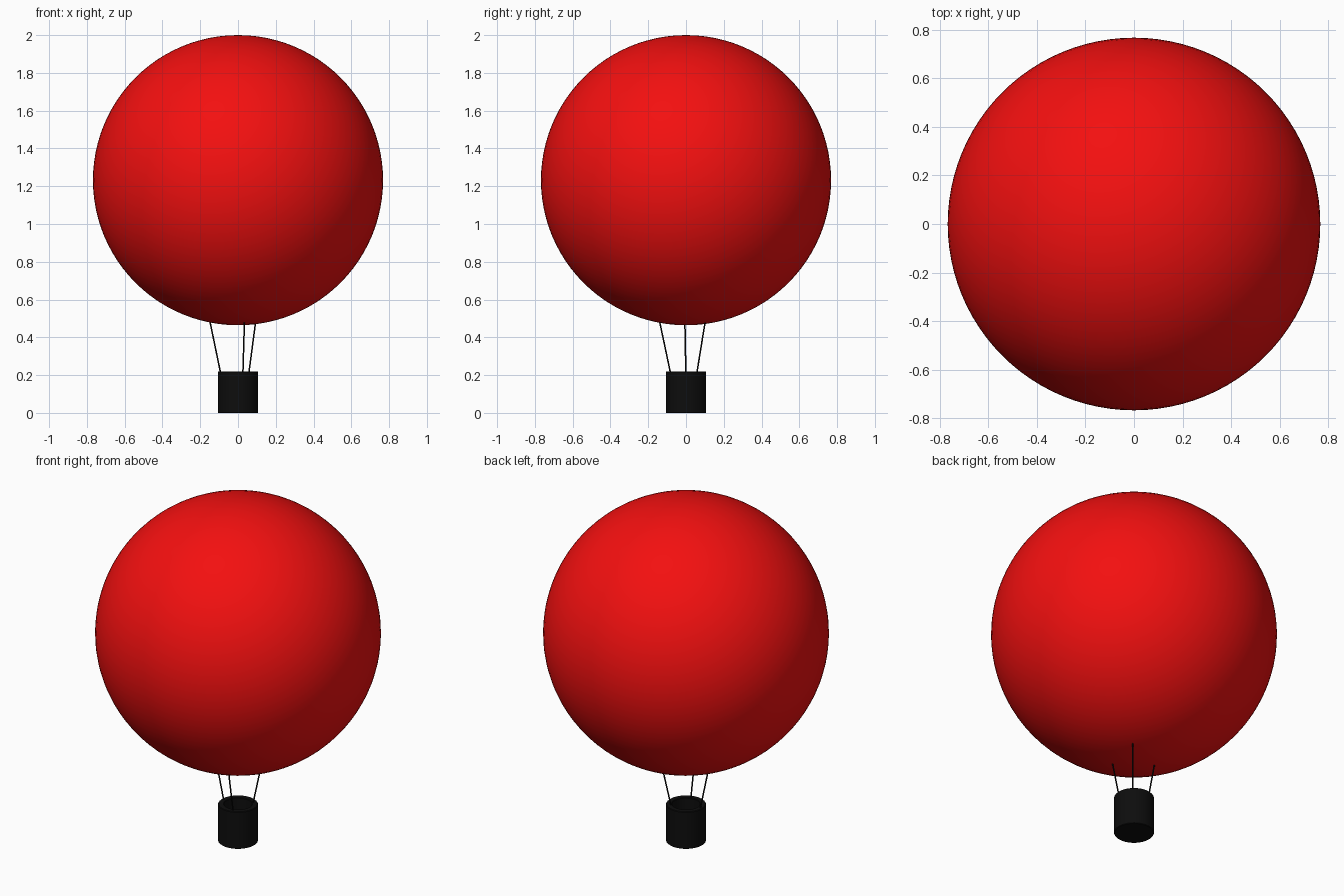
import bpy, bmesh, math
from mathutils import Vector

if "Cube" in bpy.data.objects:
    bpy.data.objects.remove(bpy.data.objects["Cube"])

def material(name, rgb):
    m = bpy.data.materials.new(name)
    m.diffuse_color = (*rgb, 1)
    m.use_nodes = True
    m.node_tree.nodes["Principled BSDF"].inputs["Base Color"].default_value = m.diffuse_color
    return m

red = material("red_fabric", (0.9, 0.005, 0.005))
black = material("black", (0.004, 0.004, 0.004))

def finish(ob, name, mat):
    ob.name = name
    ob.data.materials.append(mat)
    bpy.ops.object.shade_smooth_by_angle(angle=math.radians(35))

# Balloon envelope
R, CZ = 0.768, 1.232
bpy.ops.mesh.primitive_uv_sphere_add(segments=96, ring_count=48, radius=R, location=(0, 0, CZ))
finish(bpy.context.object, "envelope", red)

# Hollow basket, turned from a profile of (radius, z)
profile = [(0, 0), (0.104, 0), (0.107, 0.003), (0.107, 0.217), (0.104, 0.22),
           (0.078, 0.22), (0.075, 0.217), (0.075, 0.03), (0, 0.03)]
bm = bmesh.new()
verts = [bm.verts.new((r, 0, z)) for r, z in profile]
edges = [bm.edges.new(pair) for pair in zip(verts, verts[1:])]
bmesh.ops.spin(bm, geom=verts + edges, axis=(0, 0, 1), cent=(0, 0, 0),
               angle=math.tau, steps=64, use_merge=True)
bmesh.ops.remove_doubles(bm, verts=bm.verts, dist=1e-5)
bmesh.ops.recalc_face_normals(bm, faces=bm.faces)
mesh = bpy.data.meshes.new("basket")
bm.to_mesh(mesh)
bm.free()
basket = bpy.data.objects.new("basket", mesh)
bpy.context.collection.objects.link(basket)
bpy.ops.object.select_all(action='DESELECT')
basket.select_set(True)
bpy.context.view_layer.objects.active = basket
finish(basket, "basket", black)

# Three ropes from the basket rim to the underside of the envelope
ropes = [((-0.093, -0.001), (-0.148, -0.006)),
         ((0.058, 0.058), (0.093, 0.101)),
         ((0.026, -0.083), (0.034, -0.139))]
for i, (low, high) in enumerate(ropes, 1):
    a = Vector((*low, 0.215))
    b = Vector((*high, CZ - math.sqrt(R * R - high[0] ** 2 - high[1] ** 2) + 0.003))
    d = b - a
    bpy.ops.mesh.primitive_cylinder_add(vertices=12, radius=0.004, depth=d.length,
                                        location=(a + b) / 2,
                                        rotation=d.to_track_quat('Z', 'Y').to_euler())
    finish(bpy.context.object, f"rope_{i}", black)
